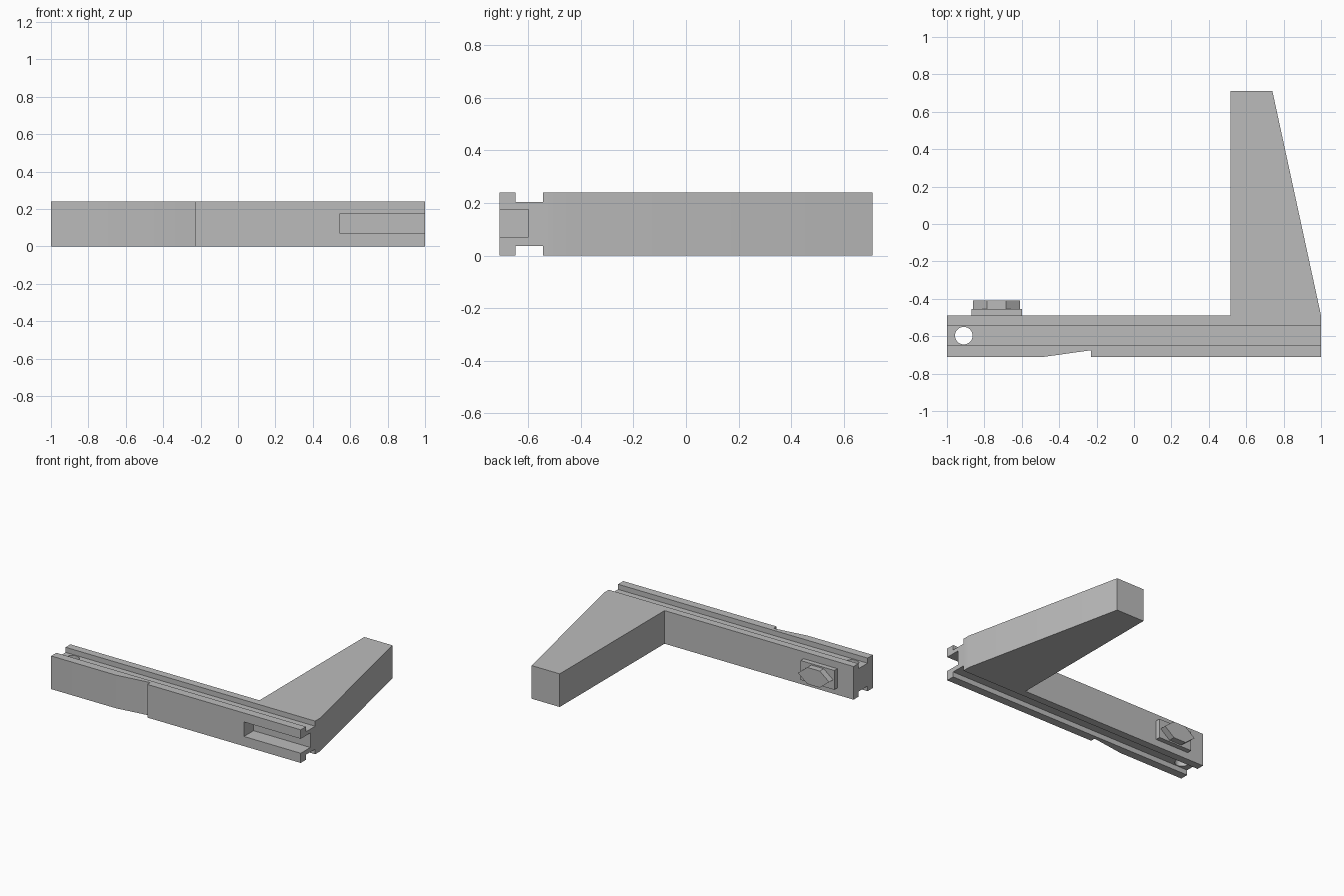
import bpy, bmesh, math
from mathutils import Vector

cube = bpy.data.objects.get("Cube")
if cube:
    bpy.data.objects.remove(cube, do_unlink=True)

HEIGHT = 0.24

grey = bpy.data.materials.new("plain grey")
grey.use_nodes = True
colour = (0.5, 0.5, 0.5, 1)
grey.diffuse_color = colour
grey.node_tree.nodes["Principled BSDF"].inputs["Base Color"].default_value = colour


def prism(name, outline, depth):
    """Extrude a closed outline of 3D points along a depth vector."""
    bm = bmesh.new()
    face = bm.faces.new([bm.verts.new(p) for p in outline])
    new = bmesh.ops.extrude_face_region(bm, geom=[face])["geom"]
    verts = [v for v in new if isinstance(v, bmesh.types.BMVert)]
    bmesh.ops.translate(bm, verts=verts, vec=Vector(depth))
    bmesh.ops.recalc_face_normals(bm, faces=bm.faces)
    mesh = bpy.data.meshes.new(name)
    bm.to_mesh(mesh)
    bm.free()
    mesh.materials.append(grey)
    obj = bpy.data.objects.new(name, mesh)
    bpy.context.collection.objects.link(obj)
    return obj


def box(name, x0, x1, y0, y1, z0, z1):
    base = [(x0, y0, z0), (x1, y0, z0), (x1, y1, z0), (x0, y1, z0)]
    return prism(name, base, (0, 0, z1 - z0))


def cut(target, cutter):
    mod = target.modifiers.new(cutter.name, "BOOLEAN")
    mod.operation = "DIFFERENCE"
    mod.solver = "EXACT"
    mod.object = cutter
    cutter.hide_render = True
    cutter.hide_set(True)


# L-shaped body: rail with a shallow front ramp, and a tapering arm
plan = [(-1, -0.71), (-0.48, -0.71), (-0.23, -0.675), (-0.23, -0.71),
        (1, -0.71), (1, -0.49), (0.74, 0.71), (0.515, 0.71),
        (0.515, -0.49), (-1, -0.49)]
body = prism("rail_and_arm", [(x, y, 0) for x, y in plan], (0, 0, HEIGHT))

# Long grooves above and below
cutters = [box("top_groove_cutter", -1.1, 1.1, -0.65, -0.545, 0.203, 0.3),
           box("bottom_groove_cutter", -1.1, 1.1, -0.65, -0.545, -0.06, 0.037)]

# Open slot in the front at the arm end
cutters.append(box("front_slot_cutter", 0.545, 1.1, -0.8, -0.6, 0.07, 0.175))

# Pin hole through the web
ring = [(-0.91 + 0.047 * math.cos(math.tau * i / 32),
         -0.597 + 0.047 * math.sin(math.tau * i / 32), -0.1) for i in range(32)]
cutters.append(prism("pin_hole_cutter", ring, (0, 0, 0.5)))

for cutter in cutters:
    cut(body, cutter)

# Mounting plate and six-sided catch on the back
plate = box("catch_plate", -0.87, -0.6, -0.495, -0.455, 0.05, 0.19)
profile = [(-0.86, 0.12), (-0.785, 0.06), (-0.685, 0.06),
           (-0.61, 0.12), (-0.685, 0.18), (-0.785, 0.18)]
catch = prism("catch_head", [(x, -0.46, z) for x, z in profile], (0, 0.05, 0))

# Smooth the slight bends, keep the corners sharp
bpy.context.view_layer.update()
for obj in (body, plate, catch):
    bpy.ops.object.select_all(action="DESELECT")
    obj.select_set(True)
    bpy.context.view_layer.objects.active = obj
    for mod in list(obj.modifiers):
        bpy.ops.object.modifier_apply(modifier=mod.name)
    bpy.ops.object.shade_smooth_by_angle(angle=math.radians(30))
for cutter in cutters:
    bpy.data.objects.remove(cutter, do_unlink=True)
